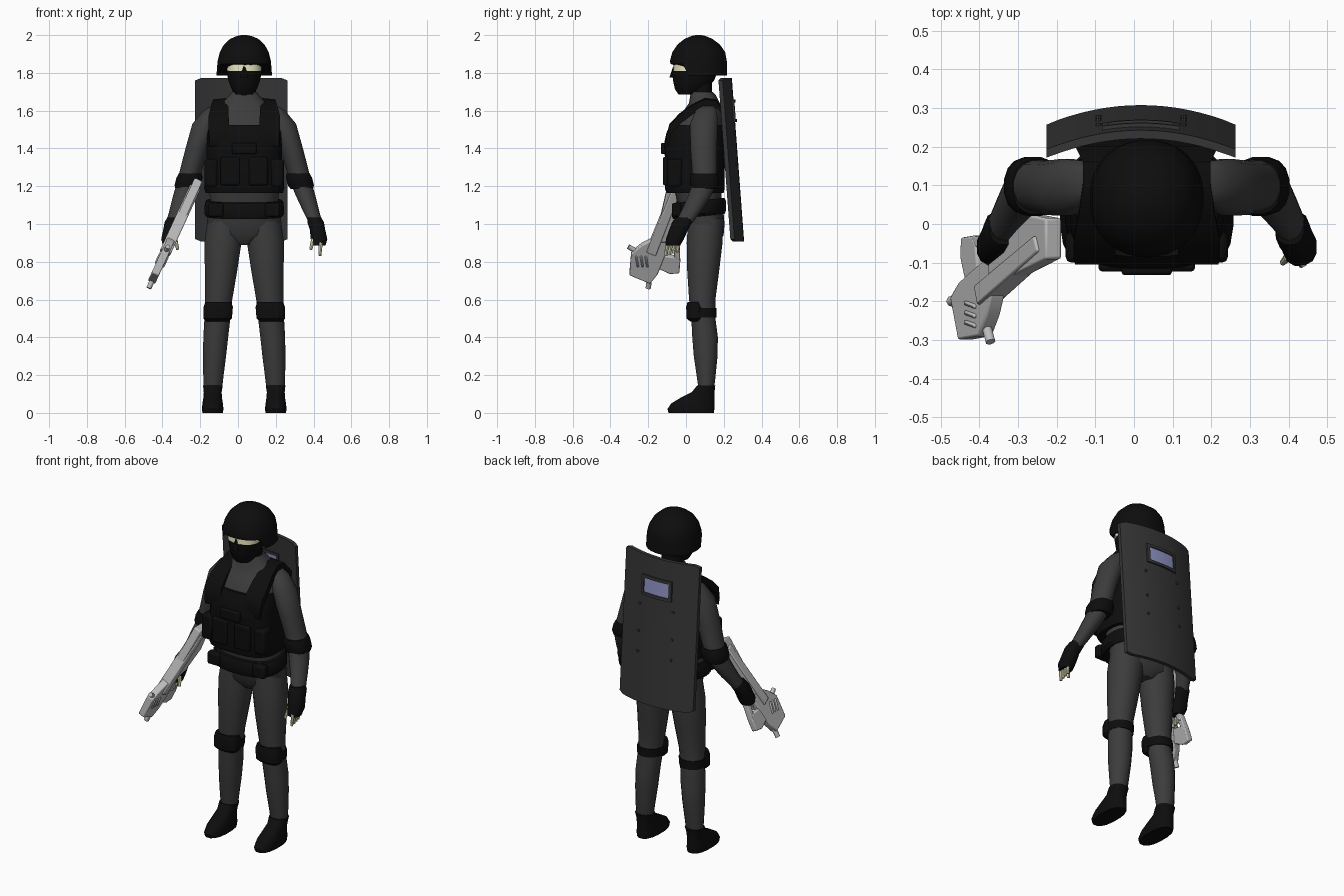
import bpy, bmesh, math
from mathutils import Vector

CX = 0.033  # body centre line


def mat(name, r, g, b):
    m = bpy.data.materials.new(name)
    m.diffuse_color = (r, g, b, 1)
    return m


BLACK = mat("black_gear", 0.004, 0.004, 0.004)
GREY = mat("grey_cloth", 0.045, 0.045, 0.045)
SHIELD = mat("shield_grey", 0.036, 0.036, 0.037)
STEEL = mat("light_steel", 0.5, 0.5, 0.5)
SKIN = mat("pale_skin", 0.8, 0.78, 0.52)
GLASS = mat("lavender_glass", 0.27, 0.29, 0.55)


def finish(name, bm, material, bevel=0):
    bmesh.ops.recalc_face_normals(bm, faces=bm.faces)
    me = bpy.data.meshes.new(name)
    bm.to_mesh(me)
    bm.free()
    me.materials.append(material)
    ob = bpy.data.objects.new(name, me)
    bpy.context.collection.objects.link(ob)
    if bevel:
        mod = ob.modifiers.new("bevel", 'BEVEL')
        mod.width, mod.segments = bevel, 2
    return ob


def loft(name, rings, material, side=1, n=16, p=2.0, warp=None):
    """Stack of rounded rings: (z, offset from centre line, half width, y front, y back)."""
    bm = bmesh.new()
    loops = []
    for z, off, hx, yf, yb in rings:
        loop = []
        for i in range(n):
            a = 2 * math.pi * (i + 0.5) / n
            c, s = math.cos(a), math.sin(a)
            x = CX + side * off + hx * math.copysign(abs(c) ** (2 / p), c)
            y = (yf + yb) / 2 + (yb - yf) / 2 * math.copysign(abs(s) ** (2 / p), s)
            co = Vector((x, y, z))
            loop.append(bm.verts.new(warp(co) if warp else co))
        loops.append(loop)
    for a, b in zip(loops, loops[1:]):
        for i in range(n):
            j = (i + 1) % n
            bm.faces.new((a[i], a[j], b[j], b[i]))
    bm.faces.new(loops[0])
    bm.faces.new(loops[-1])
    return finish(name, bm, material)


def box(name, c, d, material, bevel=0.008):
    bm = bmesh.new()
    bmesh.ops.create_cube(bm, size=1)
    for v in bm.verts:
        v.co = Vector([c[k] + v.co[k] * d[k] for k in range(3)])
    return finish(name, bm, material, bevel)


def rod(name, a, b, r, material, r2=None, n=10):
    a, b = Vector(a), Vector(b)
    bm = bmesh.new()
    bmesh.ops.create_cone(bm, cap_ends=True, segments=n, radius1=r, radius2=r2 or r, depth=(b - a).length)
    q = (b - a).to_track_quat('Z', 'Y')
    for v in bm.verts:
        v.co = q @ v.co + (a + b) / 2
    return finish(name, bm, material)


# Torso, pelvis and neck
loft("shirt", [(1.08, 0, .18, -.04, .19), (1.17, 0, .185, -.06, .19), (1.3, 0, .19, -.09, .19),
               (1.45, 0, .19, -.085, .2), (1.53, 0, .185, -.068, .2), (1.59, 0, .165, -.02, .195),
               (1.64, 0, .12, .015, .18), (1.68, 0, .08, .022, .16), (1.7, 0, .066, .03, .14)], GREY, n=24, p=2.5)
loft("pelvis", [(1.12, 0, .185, -.04, .195), (1.0, 0, .2, .0, .205), (.94, 0, .18, .01, .2),
                (.89, 0, .06, .05, .16)], GREY, n=20, p=2.4)
loft("neck", [(1.64, 0, .06, .025, .14), (1.76, 0, .065, .015, .14)], BLACK)

# Vest with shoulder straps and pouches
loft("vest", [(1.165, 0, .205, -.105, .2), (1.19, 0, .213, -.113, .205), (1.28, 0, .208, -.113, .205),
              (1.36, 0, .2, -.113, .21), (1.42, 0, .2, -.118, .213), (1.48, 0, .195, -.105, .215),
              (1.525, 0, .185, -.085, .215)], BLACK, n=28, p=3)
strap = [(-.105, 1.46, .08, .185), (-.088, 1.53, .08, .19), (-.035, 1.585, .083, .188), (.03, 1.635, .085, .175),
         (.1, 1.668, .08, .165), (.16, 1.66, .07, .165), (.2, 1.6, .0, .185), (.215, 1.5, .0, .19)]
for s in (-1, 1):
    bm = bmesh.new()
    rows = [[bm.verts.new((CX + s * x, y + dy, z + dz)) for x, dy, dz in
             ((xi, 0, 0), (xo, 0, -.008), (xo, .01, -.05), (xi, .01, -.04))] for y, z, xi, xo in strap]
    for a, b in zip(rows, rows[1:]):
        for i in range(4):
            bm.faces.new((a[i], a[(i + 1) % 4], b[(i + 1) % 4], b[i]))
    bm.faces.new(rows[0])
    bm.faces.new(rows[-1])
    finish("vest_strap", bm, BLACK)
    box("vest_pouch", (CX + s * .075, -.108, 1.28), (.1, .03, .15), BLACK, .01)
    box("side_pouch", (CX + s * .175, -.06, 1.27), (.07, .08, .15), BLACK, .015)
    box("belt_pouch", (CX + s * .15, -.05, 1.075), (.08, .05, .075), BLACK, .012)
box("chest_pouch", (CX, -.115, 1.4), (.13, .035, .06), BLACK)
loft("belt", [(1.04, 0, .2, -.07, .205), (1.055, 0, .212, -.075, .212), (1.11, 0, .21, -.075, .212),
              (1.125, 0, .2, -.065, .205)], BLACK, n=24, p=2.6,
     warp=lambda c: c + Vector((0, 0, (c.y - .07) * .1)))

# Head, eye band and helmet
loft("balaclava", [(1.685, 0, .045, -.04, .04), (1.715, 0, .068, -.06, .11), (1.76, 0, .085, -.07, .15),
                   (1.81, 0, .095, -.076, .17)], BLACK, n=20, p=2.2)
loft("eye_band", [(1.81, 0, .093, -.068, .1), (1.87, 0, .093, -.064, .1)], SKIN, n=20, p=2.2)
rod("nose_cover", (CX, -.062, 1.775), (CX, -.062, 1.835), .026, BLACK, .006, 8)
box("eye_slit_mask", (CX, .09, 1.83), (.192, .16, .06), BLACK, .02)


def raise_brim(c):
    if c.z < 1.8 and c.y < .0:
        c.z = 1.848
    return c


loft("helmet", [(1.787, 0, .148, -.083, .217), (1.862, 0, .142, -.086, .217), (1.91, 0, .13, -.073, .208),
                (1.95, 0, .108, -.046, .18), (1.98, 0, .075, -.008, .14), (1.995, 0, .04, .028, .105),
                (2.0, 0, .015, .05, .082)], BLACK, n=28, p=2.2, warp=raise_brim)

for s in (-1, 1):
    # Legs
    loft("leg", [(1.03, .1, .095, .01, .2), (.9, .113, .1, .002, .195), (.75, .123, .087, .005, .177),
                 (.6, .135, .073, .015, .157), (.5, .142, .07, .027, .157), (.4, .151, .067, .032, .17),
                 (.3, .157, .062, .04, .168), (.2, .163, .055, .055, .158), (.13, .166, .05, .065, .15)], GREY, s)
    loft("knee_band", [(.505, .141, .074, .015, .163), (.555, .138, .077, .01, .163)], BLACK, s)
    loft("knee_pad", [(.485, .141, .062, .02, .09), (.5, .141, .077, .003, .1), (.56, .138, .079, .0, .1),
                      (.588, .137, .07, .008, .09)], BLACK, s, p=2.6)
    loft("boot", [(0, .167, .055, -.095, .15), (.02, .167, .058, -.1, .152), (.05, .167, .055, -.08, .152),
                  (.08, .167, .05, -.03, .152), (.11, .167, .048, .03, .152), (.145, .166, .053, .058, .156)],
         BLACK, s, p=2.4)
    # Arms
    loft("arm", [(1.625, .15, .025, .08, .15), (1.6, .17, .048, .05, .165), (1.53, .208, .068, .02, .17),
                 (1.4, .25, .062, .022, .165), (1.3, .278, .06, .03, .165), (1.22, .3, .057, .035, .165),
                 (1.15, .325, .053, .01, .135), (1.08, .35, .045, -.02, .09), (1.0, .38, .036, -.06, .03)], GREY, s)
    loft("elbow_pad", [(1.185, .305, .06, .03, .165), (1.205, .3, .07, .022, .174), (1.245, .29, .07, .02, .174),
                       (1.268, .285, .062, .025, .168)], BLACK, s, p=2.4)
    loft("glove", [(1.035, .37, .038, -.055, .04), (1.01, .378, .045, -.075, .035), (.97, .388, .042, -.09, .012),
                   (.92, .396, .045, -.108, -.01), (.885, .395, .036, -.11, -.03)], BLACK, s, n=12, p=2.4)
    for i in range(4):
        y = -.1 + i * .02
        rod("finger", (CX + s * .405, y, .9), (CX + s * .4, y - .006, .832 + .006 * i), .011, SKIN, .008, 8)
    rod("thumb", (CX + s * .365, -.085, .92), (CX + s * .352, -.1, .865), .011, SKIN, .008, 8)


# Curved shield on the back
def on_shield(u, z, d):
    return Vector((.018 + u, .243 + (1.77 - z) * .075 - .05 * (u / .245) ** 2 - d, z))


def patch(name, u0, u1, z0, z1, d0, d1, material, cols=10, cut=0):
    bm = bmesh.new()
    rows = []
    for i in range(cols + 1):
        u = u0 + (u1 - u0) * i / cols
        k = cut if i in (0, cols) else 0
        rows.append([bm.verts.new(on_shield(u, z, d)) for z, d in
                     ((z0 + k, d0), (z1 - k, d0), (z1 - k, d1), (z0 + k, d1))])
    for a, b in zip(rows, rows[1:]):
        for i in range(4):
            bm.faces.new((a[i], a[(i + 1) % 4], b[(i + 1) % 4], b[i]))
    bm.faces.new(rows[0])
    bm.faces.new(rows[-1])
    return finish(name, bm, material)


patch("shield", -.245, .245, .908, 1.772, 0, .022, SHIELD, 16, .012)
patch("window_glass", -.083, .083, 1.557, 1.642, -.003, .025, GLASS, 6)
for z in (1.54, 1.642):
    patch("window_frame", -.1, .1, z, z + .017, -.01, .03, SHIELD, 6)
for u in (-.1, .083):
    patch("window_frame_side", u, u + .017, 1.54, 1.659, -.01, .03, SHIELD, 2)
for u in (-.11, .11):
    for z in (1.2, 1.32, 1.48):
        rod("bolt", on_shield(u, z, .03), on_shield(u, z, -.007), .008, SHIELD, n=8)


# Compact rifle, flat profile held diagonally in the right hand
def gun(y, z, w=0):
    return Vector((-.208 + (z - 1.235) * .46 + w * .908, y, z - w * .418))


def plate(name, pts, th):
    bm = bmesh.new()
    a, b = [[bm.verts.new(gun(y, z, w)) for y, z in pts] for w in (-th / 2, th / 2)]
    for i in range(len(pts)):
        j = (i + 1) % len(pts)
        bm.faces.new((a[i], a[j], b[j], b[i]))
    bm.faces.new(a)
    bm.faces.new(b)
    return finish(name, bm, STEEL, .006)


plate("rifle_stock", [(.015, 1.235), (.03, 1.07), (-.05, .94), (-.1, .91), (-.165, .91), (-.09, 1.235)], .046)
plate("rifle_receiver", [(-.165, .93), (-.07, .94), (-.11, .84), (-.15, .74), (-.19, .69), (-.3, .735),
                         (-.29, .85), (-.235, .895)], .042)
plate("rifle_grip", [(-.13, .84), (-.055, .83), (-.03, .81), (-.035, .745), (-.085, .74), (-.15, .77)], .036)
plate("rifle_thumb_loop", [(-.075, .96), (-.035, .94), (-.03, .8), (-.058, .8)], .034)
plate("rifle_magazine", [(-.07, 1.2), (-.03, 1.18), (-.16, .84), (-.21, .86)], .06)
rod("rifle_muzzle", gun(-.19, .74), gun(-.2, .66), .014, STEEL)
rod("rifle_sight", gun(-.27, .86), gun(-.305, .88), .013, STEEL)
for i in range(3):
    plate("rifle_rib", [(-.27 + i * .025, .84), (-.258 + i * .025, .84), (-.248 + i * .025, .78),
                        (-.26 + i * .025, .78)], .056)

# Smooth shading with sharp edges kept
bpy.ops.object.select_all(action='SELECT')
bpy.context.view_layer.objects.active = bpy.context.selected_objects[0]
bpy.ops.object.shade_smooth_by_angle(angle=math.radians(40))
